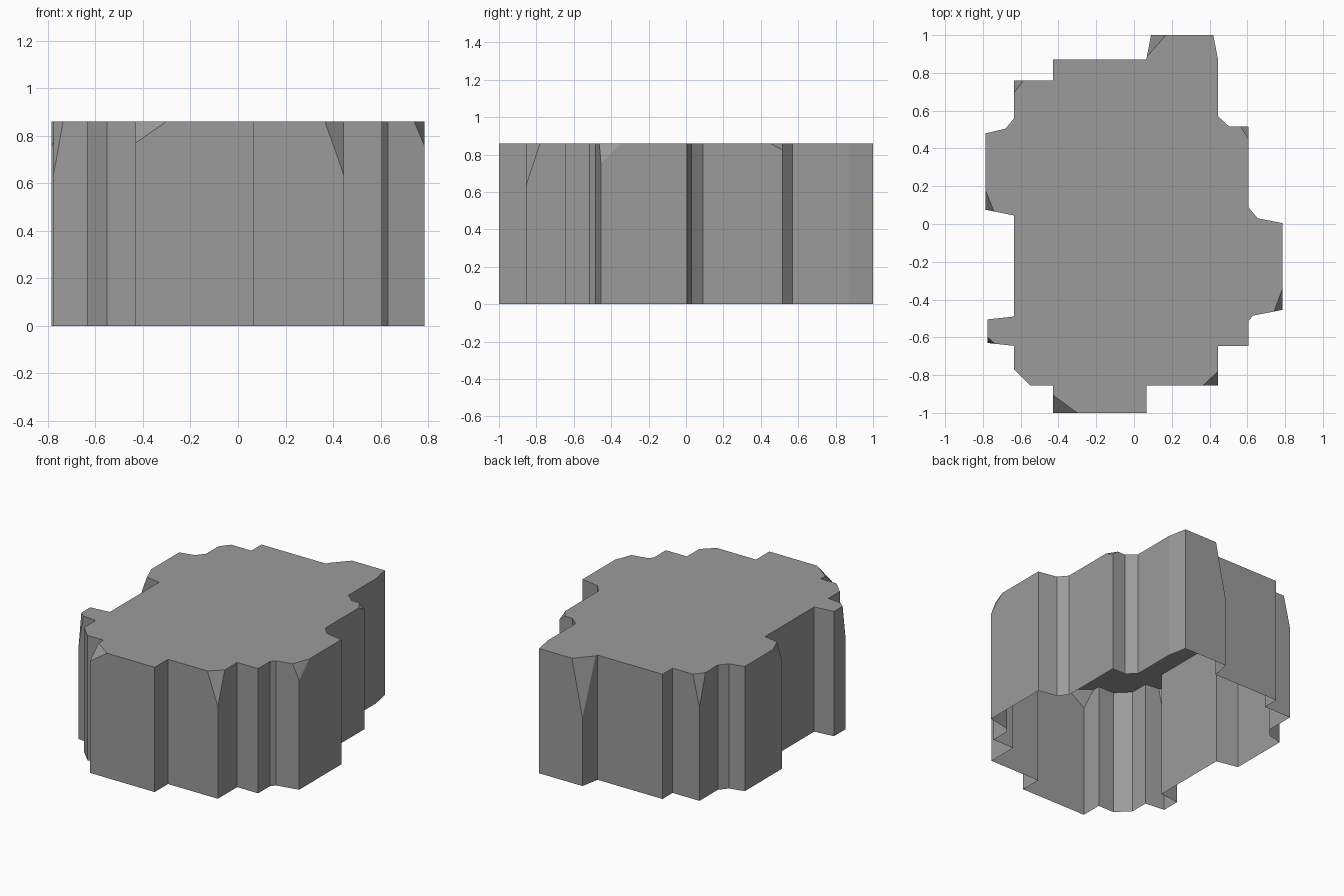
import bpy
import bmesh
from mathutils import Vector

HEIGHT = 0.86

cube = bpy.data.objects.get("Cube")
if cube:
    bpy.data.objects.remove(cube, do_unlink=True)

# Single stone colour
stone = bpy.data.materials.new("stone_grey")
stone.use_nodes = True
grey = (0.33, 0.33, 0.33, 1)
stone.diffuse_color = grey
stone.node_tree.nodes["Principled BSDF"].inputs["Base Color"].default_value = grey

# Stepped outline, counter-clockwise from the front
outline = [
    (-.43, -1), (.065, -1), (.065, -.855), (.445, -.855), (.445, -.645),
    (.605, -.645), (.605, -.515), (.63, -.485), (.785, -.455), (.785, .005),
    (.655, .03), (.605, .09), (.605, .515), (.505, .515), (.445, .57),
    (.445, .87), (.42, 1), (.09, 1), (.065, .87), (-.43, .87),
    (-.43, .76), (-.635, .76), (-.635, .56), (-.68, .505), (-.785, .48),
    (-.785, .075), (-.635, .045), (-.635, -.49), (-.775, -.505), (-.775, -.63),
    (-.635, -.645), (-.635, -.77), (-.55, -.855), (-.43, -.855),
]

# Chipped corners: reach along previous edge, along next edge, height of tip
chips = {
    (-.43, -1): (.095, .13, .77),
    (.445, -.855): (.08, .075, .635),
    (.785, -.455): (.045, .11, .755),
    (.605, .515): (.065, .04, .825),
    (.09, 1): (.08, .115, .47),
    (-.635, .76): (.05, .065, .645),
    (-.785, .075): (.1, .045, .75),
    (-.775, -.63): (.03, .04, .64),
}

bm = bmesh.new()
count = len(outline)
corners = []
for i, point in enumerate(outline):
    here = Vector((*point, 0))
    before = Vector((*outline[i - 1], 0))
    after = Vector((*outline[(i + 1) % count], 0))
    up = Vector((0, 0, HEIGHT))
    foot = bm.verts.new(here)
    if point in chips:
        back, ahead, tip = chips[point]
        top = [bm.verts.new(here + (before - here).normalized() * back + up),
               bm.verts.new(here + (after - here).normalized() * ahead + up)]
        mid = [bm.verts.new(here + Vector((0, 0, tip)))]
        bm.faces.new((mid[0], top[1], top[0]))
    else:
        top, mid = [bm.verts.new(here + up)], []
    corners.append((foot, mid, top))

# Walls, open underneath
for i, (foot, mid, top) in enumerate(corners):
    foot2, mid2, top2 = corners[(i + 1) % count]
    bm.faces.new([foot, foot2] + mid2 + [top2[0], top[-1]] + mid)

# Flat top
bm.faces.new([v for _, _, top in corners for v in top])

mesh = bpy.data.meshes.new("stone_block")
bm.to_mesh(mesh)
bm.free()
mesh.materials.append(stone)
block = bpy.data.objects.new("stone_block", mesh)
bpy.context.collection.objects.link(block)
